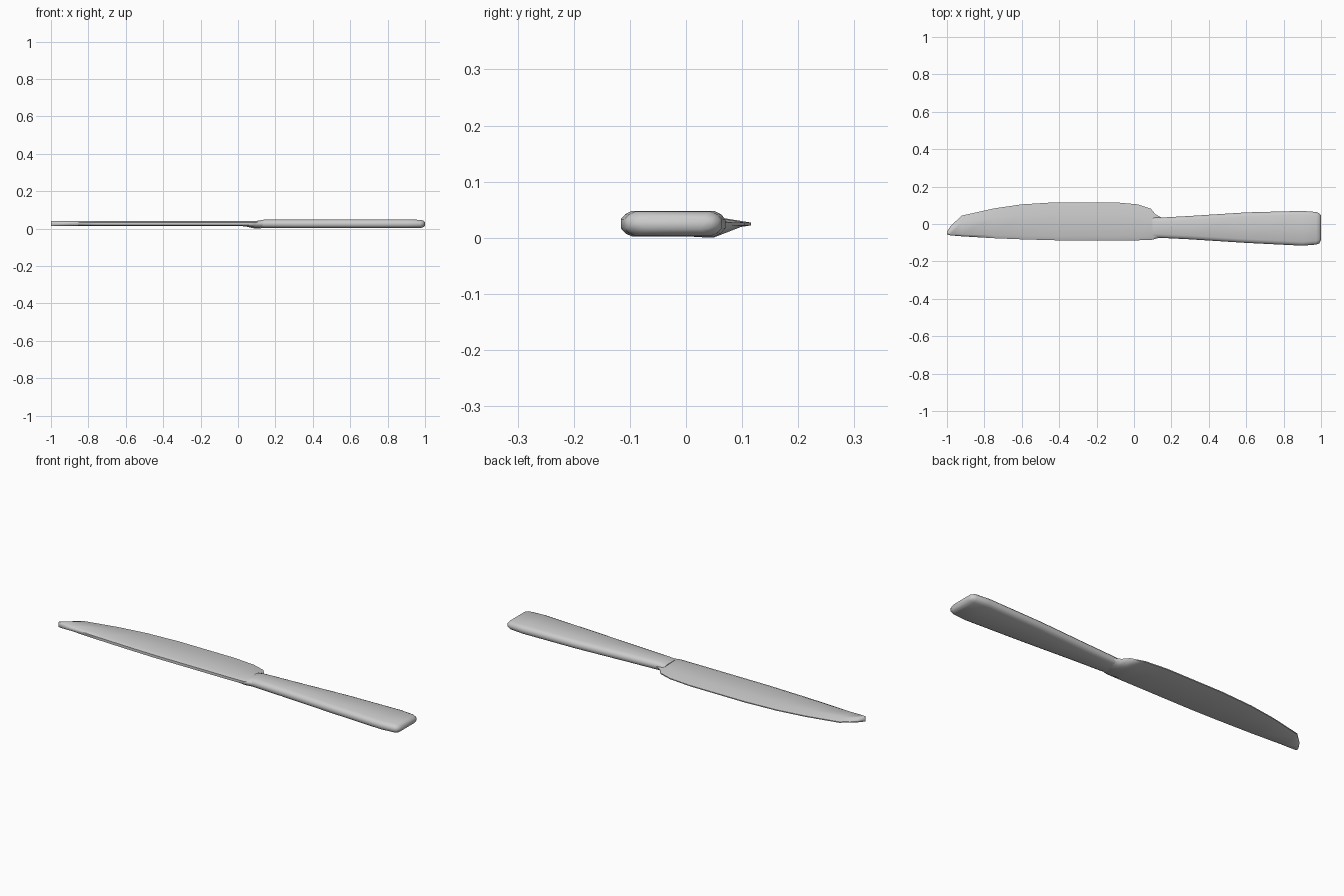
import bpy
import bmesh
import math

cube = bpy.data.objects.get("Cube")
if cube:
    bpy.data.objects.remove(cube)

steel = bpy.data.materials.new("light grey steel")
steel.use_nodes = True
grey = (0.6, 0.6, 0.6, 1)
steel.diffuse_color = grey
steel.node_tree.nodes["Principled BSDF"].inputs["Base Color"].default_value = grey

MID = 0.028


def loft(name, stations, ring_at):
    """Skin cross-sections placed along x and cap both ends."""
    bm = bmesh.new()
    rings = [[bm.verts.new(p) for p in ring_at(*s)] for s in stations]
    n = len(rings[0])
    for a, b in zip(rings, rings[1:]):
        for i in range(n):
            j = (i + 1) % n
            bm.faces.new((a[i], a[j], b[j], b[i]))
    bm.faces.new(rings[0])
    bm.faces.new(rings[-1])
    bmesh.ops.recalc_face_normals(bm, faces=bm.faces)
    mesh = bpy.data.meshes.new(name)
    bm.to_mesh(mesh)
    bm.free()
    mesh.materials.append(steel)
    obj = bpy.data.objects.new(name, mesh)
    bpy.context.collection.objects.link(obj)
    bpy.ops.object.select_all(action="DESELECT")
    obj.select_set(True)
    bpy.context.view_layer.objects.active = obj
    bpy.ops.object.shade_smooth_by_angle(angle=math.radians(60))
    return obj


# Blade: rounded spine on -y, thinning to the cutting edge on +y
def blade_ring(x, back, edge, dip=0):
    profile = [(0, 0.022), (0, 0.036), (0.1, 0.043), (0.7, 0.04),
               (1, 0.030), (1, 0.025), (0.8, 0.019 - dip), (0.1, 0.016 - dip * 0.4)]
    return [(x, back + t * (edge - back), z) for t, z in profile]


loft("blade", [
    (-1.0, -0.055, -0.040), (-0.98, -0.061, -0.010), (-0.92, -0.066, 0.045),
    (-0.75, -0.076, 0.083), (-0.6, -0.082, 0.105), (-0.42, -0.087, 0.116),
    (-0.1, -0.087, 0.116), (0.02, -0.087, 0.105), (0.09, -0.086, 0.082, 0.016),
    (0.115, -0.079, 0.052, 0.015), (0.15, -0.07, 0.033, 0.012),
], blade_ring)


# Handle: flat bar with bevelled sides, widening to a blunt end
def handle_ring(x, low, high, half):
    bevel = 0.02
    side = half * 0.36
    return [(x, low, MID - side), (x, low, MID + side),
            (x, low + bevel * 0.4, MID + half * 0.75), (x, low + bevel, MID + half),
            (x, high - bevel, MID + half), (x, high - bevel * 0.4, MID + half * 0.75),
            (x, high, MID + side), (x, high, MID - side),
            (x, high - bevel * 0.4, MID - half * 0.75), (x, high - bevel, MID - half),
            (x, low + bevel, MID - half), (x, low + bevel * 0.4, MID - half * 0.75)]


loft("handle", [
    (0.1, -0.074, 0.036, 0.016), (0.14, -0.074, 0.034, 0.023),
    (0.3, -0.082, 0.043, 0.023), (0.6, -0.101, 0.062, 0.023),
    (0.9, -0.116, 0.070, 0.023), (0.975, -0.110, 0.064, 0.022),
    (0.99, -0.104, 0.058, 0.018), (1.0, -0.085, 0.045, 0.010),
], handle_ring)

# Rest the lowest point on the ground
low = min(v.co.z for o in (bpy.data.objects["blade"], bpy.data.objects["handle"])
          for v in o.data.vertices)
for name in ("blade", "handle"):
    bpy.data.objects[name].location.z = -low
